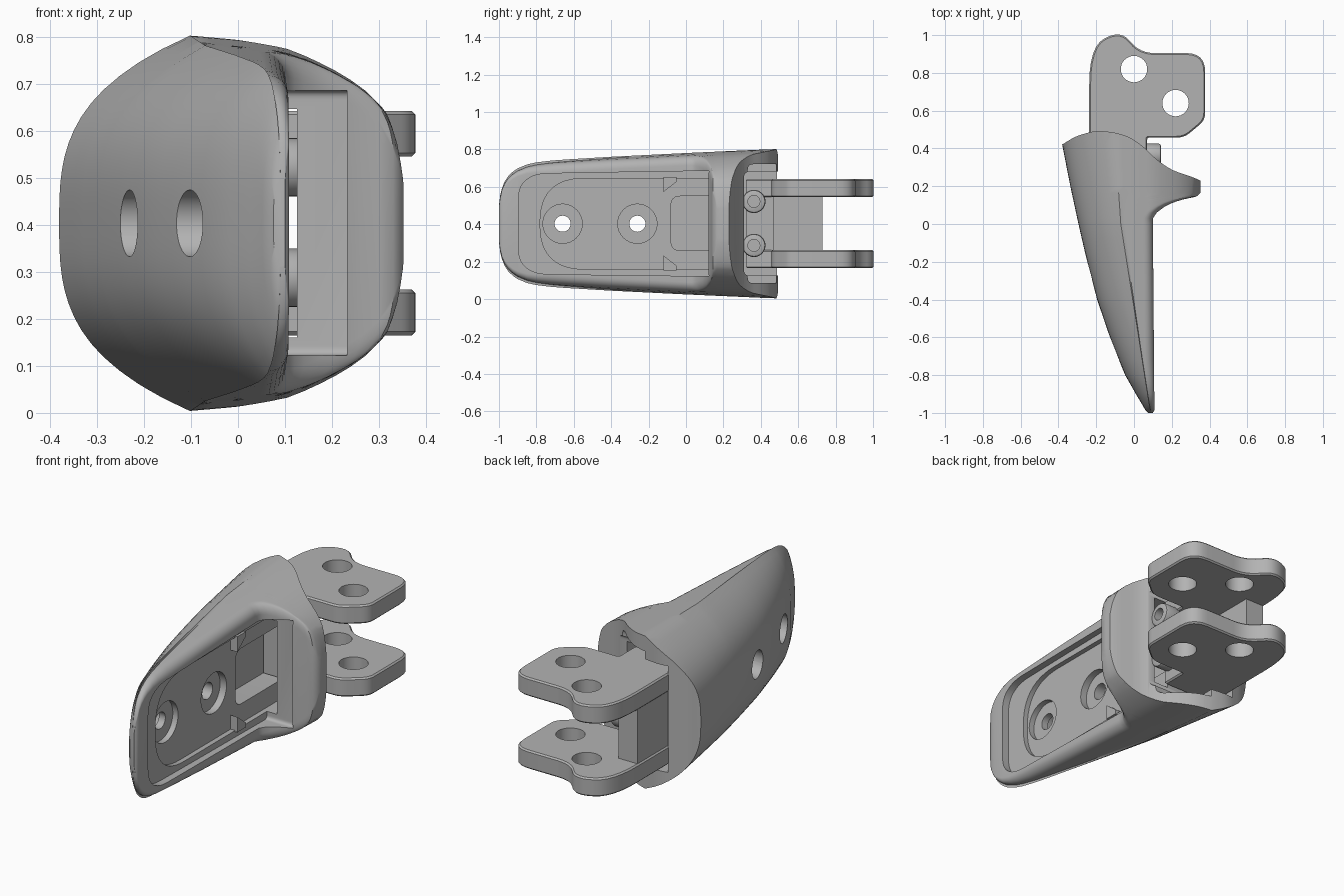
import bpy, bmesh, math
from mathutils import Vector

old = bpy.data.objects.get("Cube")
if old:
    bpy.data.objects.remove(old, do_unlink=True)

grey = bpy.data.materials.new("satin_grey")
grey.use_nodes = True
grey.diffuse_color = (0.45, 0.45, 0.45, 1)
grey.node_tree.nodes["Principled BSDF"].inputs["Base Color"].default_value = (0.45, 0.45, 0.45, 1)
MID = 0.403


def finish(name, bm):
    bmesh.ops.recalc_face_normals(bm, faces=bm.faces)
    mesh = bpy.data.meshes.new(name)
    bm.to_mesh(mesh)
    bm.free()
    mesh.materials.append(grey)
    ob = bpy.data.objects.new(name, mesh)
    bpy.context.collection.objects.link(ob)
    return ob


def prism(name, pts, axis, lo, hi):
    """Extrude an outline: (y, z) points along x, or (x, y) points along z."""
    bm = bmesh.new()
    place = (lambda p, d: (d, p[0], p[1])) if axis == "x" else (lambda p, d: (p[0], p[1], d))
    low = [bm.verts.new(place(p, lo)) for p in pts]
    high = [bm.verts.new(place(p, hi)) for p in pts]
    bm.faces.new(low)
    bm.faces.new(high)
    for i in range(len(pts)):
        j = (i + 1) % len(pts)
        bm.faces.new((low[i], low[j], high[j], high[i]))
    return finish(name, bm)


def rounded(pts, radii, steps=6):
    """Round each corner; radii is one value or one per corner."""
    if not isinstance(radii, list):
        radii = [radii] * len(pts)
    out = []
    for i, (p, r) in enumerate(zip(pts, radii)):
        p = Vector(p)
        a, b = Vector(pts[i - 1]) - p, Vector(pts[(i + 1) % len(pts)]) - p
        a = p + a.normalized() * min(r, a.length * 0.48)
        b = p + b.normalized() * min(r, b.length * 0.48)
        for k in range(steps + 1):
            t = k / steps
            out.append(tuple(a * (1 - t) ** 2 + p * 2 * t * (1 - t) + b * t * t))
    return out


def rect(a0, a1, b0, b1):
    return [(a0, b0), (a1, b0), (a1, b1), (a0, b1)]


def circle(a, b, r, n=32):
    return [(a + r * math.cos(math.tau * i / n), b + r * math.sin(math.tau * i / n)) for i in range(n)]


def apply_mod(ob, mod):
    bpy.context.view_layer.objects.active = ob
    bpy.ops.object.modifier_apply(modifier=mod.name)


def cut(ob, cutter):
    mod = ob.modifiers.new("cut", "BOOLEAN")
    mod.operation, mod.solver, mod.object = "DIFFERENCE", "EXACT", cutter
    apply_mod(ob, mod)
    bpy.data.objects.remove(cutter, do_unlink=True)


def bevel(ob, width, segments=1):
    mod = ob.modifiers.new("bevel", "BEVEL")
    mod.width, mod.segments = width, segments
    mod.limit_method, mod.angle_limit = "ANGLE", math.radians(60)
    apply_mod(ob, mod)


def smooth(ob, angle=35):
    bpy.ops.object.select_all(action="DESELECT")
    ob.select_set(True)
    bpy.context.view_layer.objects.active = ob
    bpy.ops.object.shade_smooth_by_angle(angle=math.radians(angle))


def lerp(table, v):
    for (a, fa), (b, fb) in zip(table, table[1:]):
        if v <= b:
            return fa + (fb - fa) * max(0, (v - a) / (b - a))
    return table[-1][1]


# Shell: lofted sections with a crest, a bulged outer side and a wing
OUTER = [(-1, .075), (-.985, .06), (-.95, .04), (-.9, .01), (-.8, -.047), (-.6, -.128), (-.4, -.195),
         (-.2, -.248), (0, -.294), (.2, -.337), (.42, -.38), (.52, -.4)]
CREST = [(-1, .09), (-.95, .08), (0, -.07), (.52, -.105)]
HALF = [(-1, .1), (-.993, .155), (-.985, .187), (-.97, .225), (-.95, .255), (-.925, .279),
        (-.9, .296), (-.85, .317), (-.8, .328), (-.7, .34), (-.4, .358), (0, .378), (.49, .4), (.52, .4)]
INNER = [(-1, .1), (-.985, .108), (0, .1), (.03, .1), (.06, .12), (.09, .16), (.11, .2),
         (.13, .26), (.145, .33), (.165, .352), (.52, .345)]
FALL = [(-.1, 1), (0, .98), (.1, .945), (.15, .9), (.2, .84), (.25, .765), (.29, .685), (.32, .59),
        (.34, .46), (.352, .32)]


def section(y):
    xo, xc, xi, h = (lerp(t, y) for t in (OUTER, CREST, INNER, HALF))
    ring = [(xc - (xc - xo) * (1 - abs(k / 14) ** 3), h * k / 14) for k in range(-14, 15)]
    r = min(.045, (xi - xc) * .7)
    side = [(xc + (xi - r - xc) * k / 12, 0) for k in range(1, 13)]
    side += [(xi - r + r * math.sin(k * math.pi / 12), r * (1 - math.cos(k * math.pi / 12))) for k in range(1, 7)]
    top = [(x, h * lerp(FALL, x) - drop) for x, drop in side]
    return ring + top + [(x, -z) for x, z in reversed(top)]


stations = [-1, -.993, -.985, -.97, -.95, -.925, -.9, -.85]
stations += [-.8 + .08 * k for k in range(11)]
stations += [.03, .045, .06, .075, .09, .1, .11, .12, .13, .138, .145, .155, .165, .2, .27, .34, .42, .52]
bm = bmesh.new()
rings = [[bm.verts.new((x, y, MID + z)) for x, z in section(y)] for y in stations]
for a, b in zip(rings, rings[1:]):
    for i in range(len(a)):
        j = (i + 1) % len(a)
        bm.faces.new((a[i], a[j], b[j], b[i]))
bm.faces.new(rings[0])
bm.faces.new(rings[-1])
shell = finish("shell", bm)

# Curved rear edge and the back of the wing
rear = [(-.6, .3), (-.38, .42), (-.31, .465), (-.2, .495), (-.1, .485), (-.02, .46), (.05, .41),
        (.12, .34), (.2, .285), (.32, .245), (.37, .22), (.6, .22), (.6, .8), (-.6, .8)]
cut(shell, prism("rear_trim", rounded(rear, .04, 4), "z", -.2, 1))

# Open tray, floor running under the wing, deep slot and rear bay
tray = [(-.895, .2), (-.81, .135), (-.5, .13), (.142, .122), (.142, .686), (-.5, .676), (-.81, .67), (-.895, .606)]
cut(shell, prism("tray", rounded(tray, [.07, .07, .07, .02, .02, .07, .07, .07]), "x", .068, .232))
floor = rect(-.78, .5, .16, .646)
cut(shell, prism("floor", rounded(floor, [.24, .01, .01, .24], 12), "x", .042, .125))
cut(shell, prism("slot", rounded(rect(-.08, .5, .26, .55), .05), "x", -.07, .06))
cut(shell, prism("bay", rounded(rect(.31, .7, .125, .681), .03), "x", -.235, .6))
cut(shell, prism("upper_bay", rounded(rect(.33, .7, .085, .721), .03), "x", -.1, .6))

# Screw holes: wide from outside, narrow neck, counterbore in the floor
for y, bore, outside in ((-.66, .012, -.025), (-.26, .005, -.06)):
    cut(shell, prism("counterbore", circle(y, MID, .105), "x", bore, .1))
    cut(shell, prism("neck", circle(y, MID, .043), "x", -.4, .1))
    cut(shell, prism("outer_hole", circle(y, MID, .071), "x", -.5, outside))
smooth(shell)

# Small gussets on the tray walls
for s in (-1, 1):
    tri = [(-.12, MID + s * .25), (-.12, MID + s * .17), (-.05, MID + s * .225), (-.05, MID + s * .25)]
    prism("gusset_upper" if s > 0 else "gusset_lower", tri, "x", .03, .08)

# Hinge plates with two pin holes each
outline = [(-.237, .32), (-.237, .94), (-.07, 1.028), (.03, .905), (.377, .905), (.377, .55),
           (.265, .457), (.07, .457), (.07, .32)]
shape = rounded(outline, [.01, .2, .16, .08, .1, .04, .04, .01, .01])
for name, low in (("lower_hinge_plate", .165), ("upper_hinge_plate", .545)):
    plate = prism(name, shape, "z", low, low + .097)
    bevel(plate, .012)
    for x, y in ((0, .82), (.22, .64)):
        cut(plate, prism("pin_hole", circle(x, y, .07), "z", -.1, 1))
    smooth(plate)

# Web joining the plates and the mounting block inside the bay
prism("hinge_web", rect(.32, .73, .255, .55), "x", -.23, -.12)
prism("mounting_block", rounded(rect(.32, .47, .2, .606), .02), "x", -.22, .035)

# Bolts with round sockets
for name, z in (("lower_bolt", .287), ("upper_bolt", .522)):
    bolt = prism(name, circle(.363, z, .062), "x", .03, .143)
    bevel(bolt, .012, 2)
    cut(bolt, prism("socket", circle(.363, z, .032, 24), "x", .09, .3))
    smooth(bolt)
